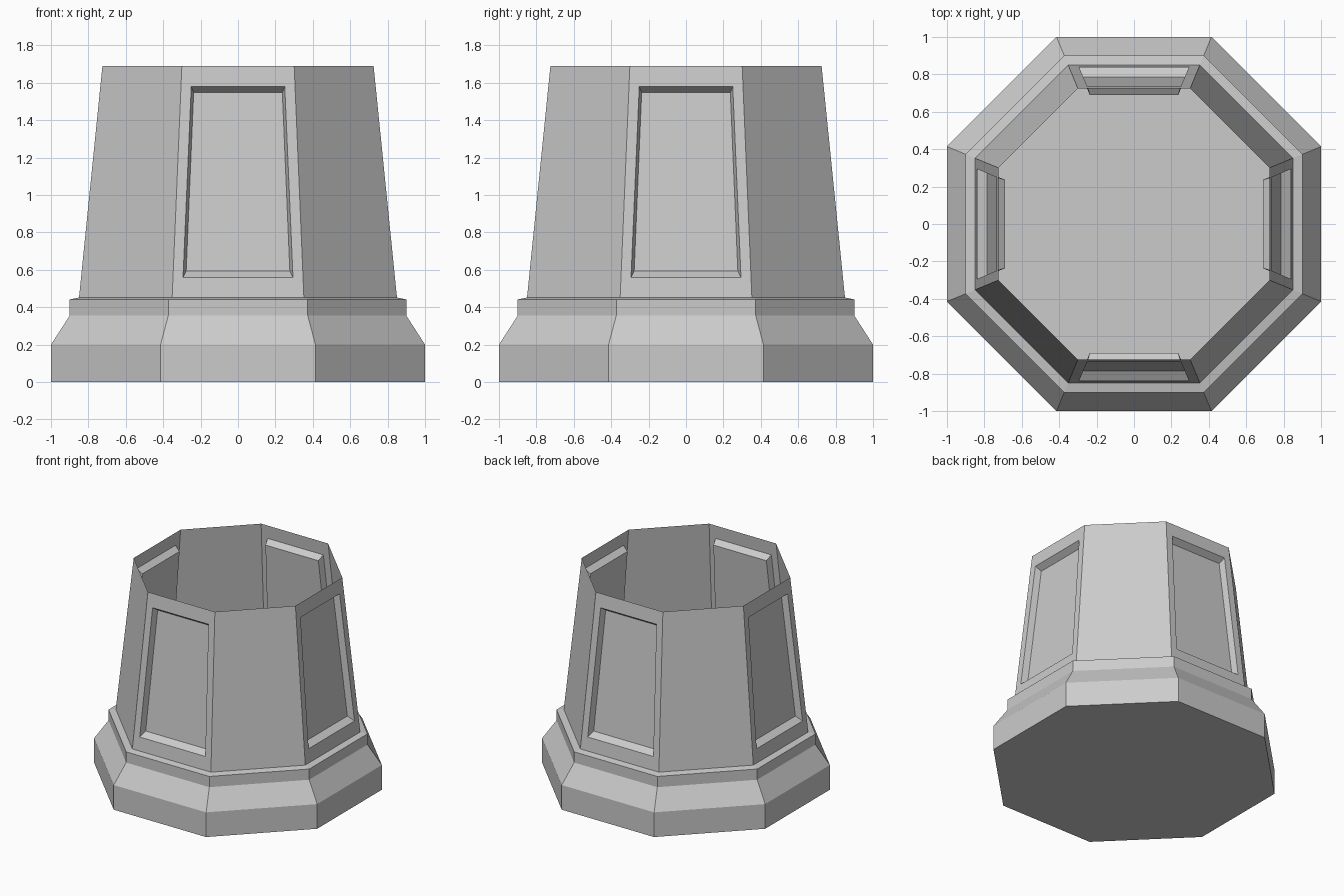
import bpy, bmesh, math
from mathutils import Vector, Matrix

if "Cube" in bpy.data.objects:
    bpy.data.objects.remove(bpy.data.objects["Cube"])

T = math.tan(math.pi / 8)   # half side length of an octagon per unit of apothem


def ring(bm, apothem, z):
    """Eight corners of an octagon; side i runs from corner i to i + 1, side 0 faces the front."""
    corner = Vector((-apothem * T, -apothem, z))
    return [bm.verts.new(Matrix.Rotation(i * math.pi / 4, 3, 'Z') @ corner) for i in range(8)]


def strip(bm, low, high, sides=range(8)):
    n = len(low)
    for i in sides:
        bm.faces.new((low[i], low[(i + 1) % n], high[(i + 1) % n], high[i]))


def finish(bm, name):
    mesh = bpy.data.meshes.new(name)
    bm.to_mesh(mesh)
    bm.free()
    obj = bpy.data.objects.new(name, mesh)
    bpy.context.collection.objects.link(obj)
    return obj


# Stepped octagonal plinth with a closed underside
bm = bmesh.new()
profile = [(1.0, 0.0), (1.0, 0.2), (0.9, 0.355), (0.9, 0.442), (0.85, 0.452)]
rings = [ring(bm, a, z) for a, z in profile]
for low, high in zip(rings, rings[1:]):
    strip(bm, low, high)
bm.faces.new(rings[0][::-1])
finish(bm, "plinth")

# Tapered open shell; every second side carries a recessed panel
A0, Z0, A1, Z1 = 0.85, 0.452, 0.725, 1.69


def panel_loop(bm, turn, z_low, w_low, z_high, w_high, depth):
    def point(x, z):
        apothem = A0 + (A1 - A0) * (z - Z0) / (Z1 - Z0)
        return bm.verts.new(turn @ Vector((x, depth - apothem, z)))
    return [point(-w_low, z_low), point(w_low, z_low),
            point(w_high, z_high), point(-w_high, z_high)]


bm = bmesh.new()
bottom, top = ring(bm, A0, Z0), ring(bm, A1, Z1)
strip(bm, bottom, top, range(1, 8, 2))
for i in range(0, 8, 2):
    turn = Matrix.Rotation(i * math.pi / 4, 3, 'Z')
    border = [bottom[i], bottom[i + 1], top[i + 1], top[i]]
    opening = panel_loop(bm, turn, 0.56, 0.294, 1.58, 0.25, 0.0)
    recess = panel_loop(bm, turn, 0.593, 0.277, 1.547, 0.237, 0.049)
    strip(bm, border, opening, range(4))
    strip(bm, opening, recess, range(4))
    bm.faces.new(recess)
finish(bm, "panelled_body")
